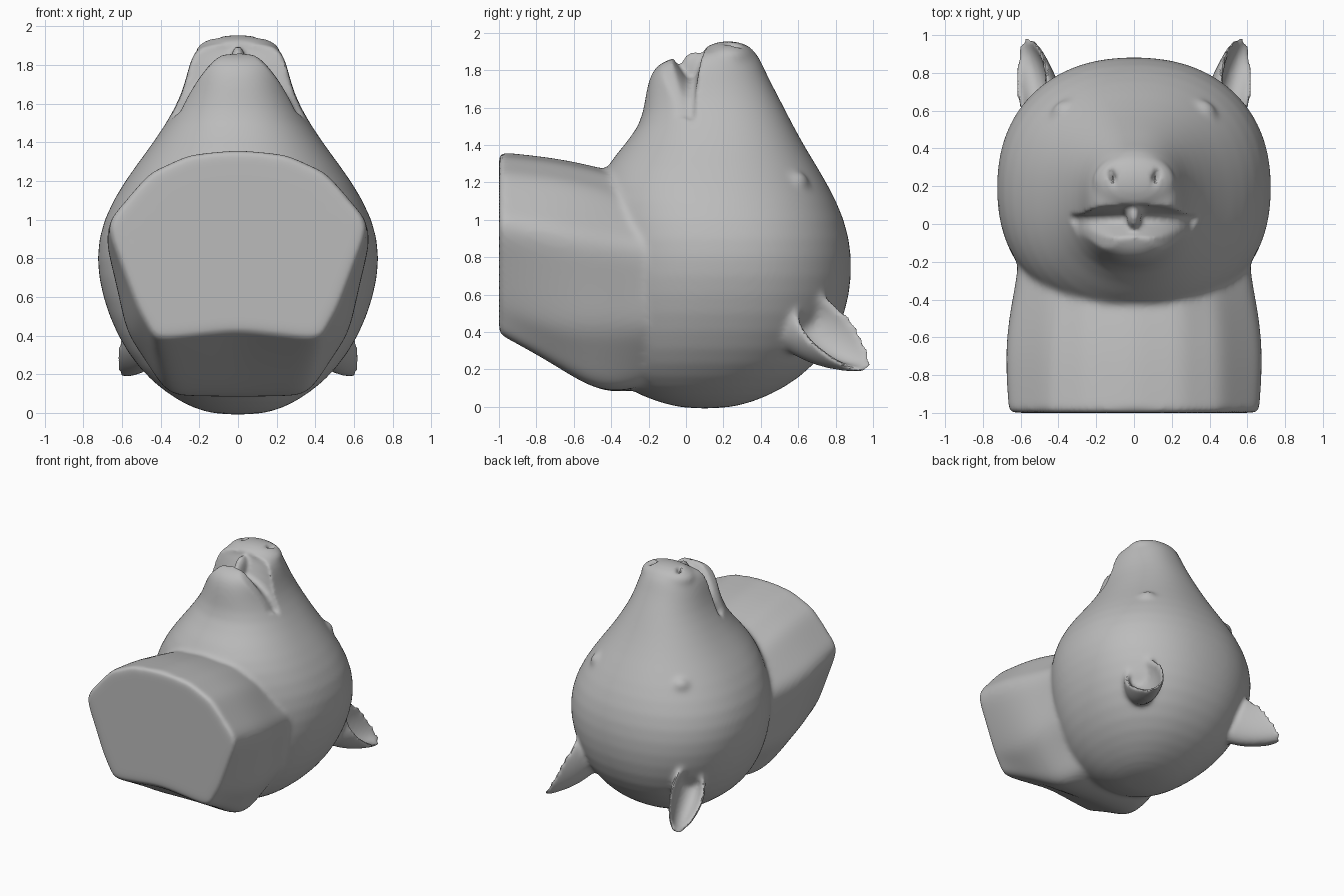
import bpy, bmesh, math
from mathutils import Vector, Matrix

cube = bpy.data.objects.get("Cube")
if cube:
    bpy.data.objects.remove(cube, do_unlink=True)

grey = bpy.data.materials.new("plain grey")
grey.use_nodes = True
COLOUR = (0.5, 0.5, 0.5, 1)
grey.diffuse_color = COLOUR
grey.node_tree.nodes["Principled BSDF"].inputs["Base Color"].default_value = COLOUR


def make(name, bm):
    bmesh.ops.recalc_face_normals(bm, faces=bm.faces)
    mesh = bpy.data.meshes.new(name)
    bm.to_mesh(mesh)
    bm.free()
    obj = bpy.data.objects.new(name, mesh)
    bpy.context.collection.objects.link(obj)
    return obj


def loft(name, rings):
    bm = bmesh.new()
    loops = [[bm.verts.new(p) for p in ring] for ring in rings]
    n = len(loops[0])
    for a, b in zip(loops, loops[1:]):
        for i in range(n):
            j = (i + 1) % n
            bm.faces.new((a[i], a[j], b[j], b[i]))
    bm.faces.new(loops[0])
    bm.faces.new(loops[-1])
    return make(name, bm)


def ball(name, matrix, cup=False):
    bm = bmesh.new()
    bmesh.ops.create_uvsphere(bm, u_segments=32, v_segments=24, radius=1)
    if cup:  # push the upper half inside, and narrow towards the tip
        for v in bm.verts:
            if v.co.z > 0.01:
                v.co = (v.co.x * 0.87, v.co.y * 0.78, v.co.z * -0.5)
            v.co.y *= 1 - 0.22 * v.co.x
    bm.transform(matrix)
    return make(name, bm)


def blob(name, place, size, turn=0.0):
    return ball(name, Matrix.Translation(place) @ Matrix.Rotation(turn, 4, 'Z')
                @ Matrix.Diagonal((*size, 1)))


def activate(obj):
    bpy.ops.object.select_all(action='DESELECT')
    obj.select_set(True)
    bpy.context.view_layer.objects.active = obj


def apply(obj, kind, **settings):
    activate(obj)
    mod = obj.modifiers.new(kind, kind)
    for key, value in settings.items():
        setattr(mod, key, value)
    bpy.ops.object.modifier_apply(modifier=mod.name)


def join(obj, others):
    activate(obj)
    for o in others:
        o.select_set(True)
    bpy.ops.object.join()


# Head: level rings, each given as height, front, back, half width
SECTIONS = [
    (-.01, 0, .2, .1), (.02, -.14, .35, .23), (.1, -.34, .53, .37),
    (.22, -.42, .69, .51), (.4, -.48, .82, .63), (.6, -.5, .88, .705),
    (.8, -.5, .892, .74), (1, -.5, .855, .705), (1.2, -.48, .755, .59),
    (1.35, -.38, .66, .475), (1.5, -.24, .575, .37), (1.65, -.22, .5, .29),
    (1.78, -.2, .43, .26), (1.88, -.17, .39, .23), (1.93, -.09, .34, .16)]


def head_ring(z, front, back, half):
    mid, deep, ring = (front + back) / 2, (back - front) / 2, []
    for i in range(40):
        a = math.tau * i / 40
        c, s = math.cos(a), math.sin(a)
        x = half * math.copysign(abs(c) ** .9, c)
        y = mid + deep * math.copysign(abs(s) ** .9, s)
        slant = max(0, z - 1.7) * 1.1
        ring.append((x, y, z + slant * min(0, y - .15)))
    return ring


head = loft("bear_head", [head_ring(*s) for s in SECTIONS])
apply(head, 'SUBSURF', levels=1)

# Neck: five-sided outline swept from the cut end into the head
NECK = {
    -1: [(.25, 1.34), (.46, 1.245), (.685, .98), (.52, .55), (.43, .38), (0, .43)],
    -.7: [(.25, 1.31), (.46, 1.215), (.705, .93), (.56, .42), (.39, .22), (0, .24)],
    -.47: [(.25, 1.26), (.45, 1.16), (.675, .88), (.59, .42), (.37, .07), (0, .07)],
    -.25: [(.25, 1.2), (.42, 1.08), (.625, .86), (.55, .42), (.33, .1), (0, .08)],
    0: [(.25, 1.1), (.4, 1), (.62, .82), (.54, .42), (.28, .2), (0, .2)]}


def neck_ring(y, half):
    outline = [(0, half[0][1] + .025)] + half + [(-x, z) for x, z in reversed(half[:-1])]
    ring = []
    for a, b in zip(outline, outline[1:] + outline[:1]):
        for k in range(3):
            x, z = Vector(a).lerp(b, k / 3)
            ring.append((x, y, z))
    return ring


neck_rings = [neck_ring(y, h) for y, h in NECK.items()]
edge = [Vector(p).lerp(q, .1) for p, q in zip(neck_rings[0], neck_rings[1])]
cap = [Vector(p).lerp((0, -1, .9), .08) for p in neck_rings[0]]
neck = loft("neck", [cap, neck_rings[0], edge] + neck_rings[1:])
apply(neck, 'SUBSURF', levels=2)
nose = blob("nose_pad", (0, .225, 1.87), (.22, .15, .085))
parts = [neck, nose]

# Ears and eyes, mirrored
for side, label in ((1, "left"), (-1, "right")):
    long_axis = Vector((.12, .69, -.69)) * .275
    wide_axis = Vector((-.5, .58, .58)) * .15
    deep_axis = Vector((.19, .29, .03))
    m = Matrix((long_axis, wide_axis, deep_axis)).transposed().to_4x4()
    flip = Matrix.Diagonal((side, 1, 1, 1))
    m = flip @ Matrix.Translation((.56, .81, .39)) @ m
    parts.append(ball(label + "_ear", m, cup=True))
    parts.append(blob(label + "_eye", (side * .375, .6, 1.195), (.07, .05, .06), side * -.7))

# Blend the parts into one skin
join(head, parts)
apply(head, 'REMESH', mode='VOXEL', voxel_size=.016)
apply(head, 'SMOOTH', factor=.5, iterations=9)

# Mouth: crescent wedge above a domed lower lip
wedge = []
for i in range(25):
    x = -.36 + .72 * i / 24
    q = x * x
    low, high = -.08 + .8 * q, .1 - .35 * q
    lip = max(1.88 - 3.6 * q, 1.54)
    floor = min(1.76 - 1.9 * q, lip - .01)
    wedge.append([(x, -.4, 2.1), (x, high, 2.1), (x, high, 1.88), (x, .045, floor),
                  (x, .005, floor), (x, low, lip), (x, -.4, lip - .04)])
cutters = [loft("mouth_cutter", wedge)]

# Nostrils: slanted slits
for side in (1, -1):
    cutters.append(blob("nostril_cutter", (side * .115, .25, 1.96),
                        (.02, .06, .07), side * -.35))
for cutter in cutters:
    cutter.hide_render = True
    apply(head, 'BOOLEAN', operation='DIFFERENCE', object=cutter, solver='EXACT')
    bpy.data.objects.remove(cutter, do_unlink=True)

# Ridge joining the nose to the lower lip, then soften every cut
join(head, [blob("lip_ridge", (0, .05, 1.8), (.04, .08, .1))])
apply(head, 'REMESH', mode='VOXEL', voxel_size=.014)
apply(head, 'SMOOTH', factor=.5, iterations=5)

head.data.materials.clear()
head.data.materials.append(grey)
activate(head)
bpy.ops.object.shade_smooth_by_angle(angle=math.radians(40))
